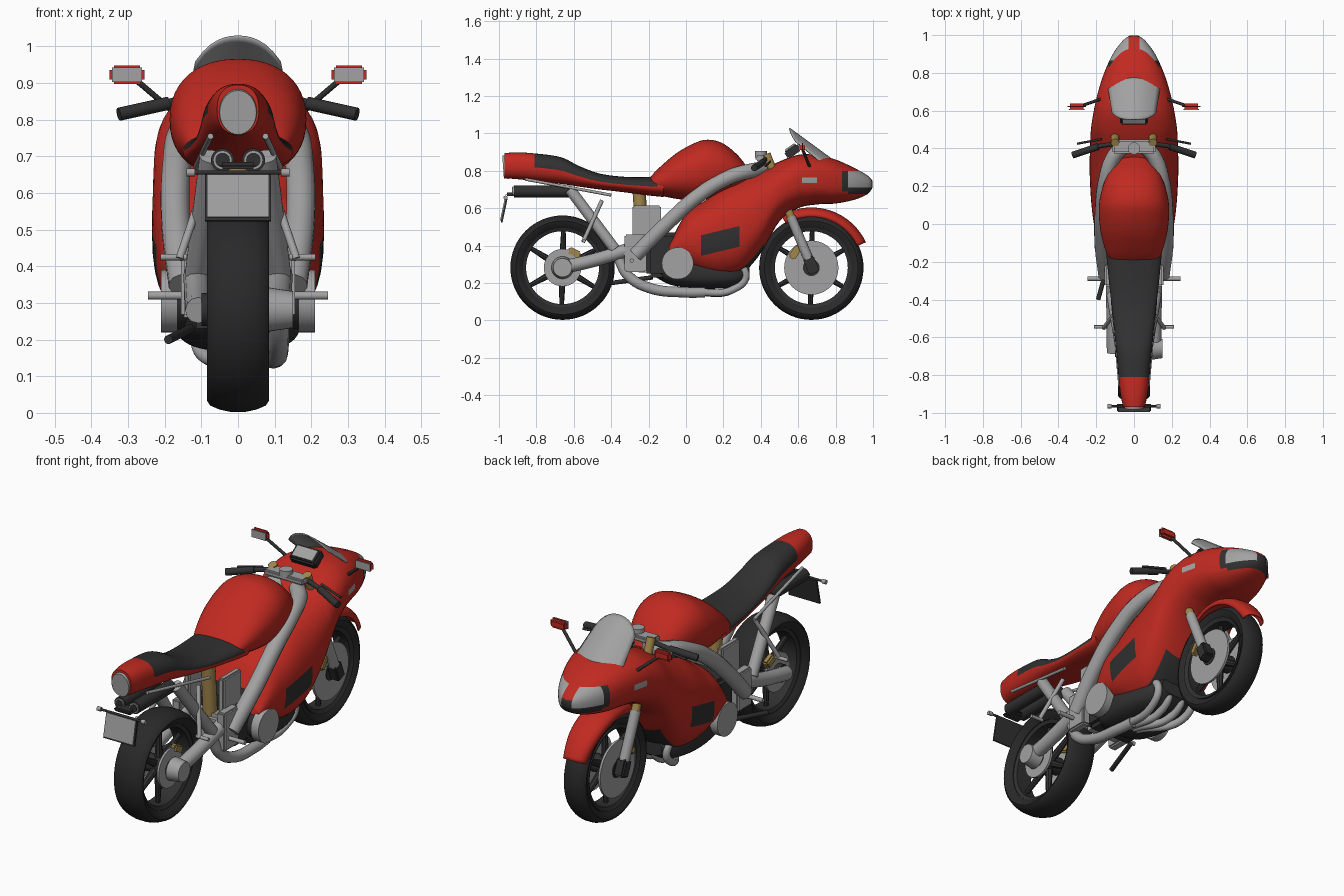
import bpy, bmesh, math
from mathutils import Vector

cube = bpy.data.objects.get("Cube")
if cube:
    bpy.data.objects.remove(cube, do_unlink=True)


def material(name, r, g, b):
    m = bpy.data.materials.new(name)
    m.use_nodes = True
    m.diffuse_color = (r, g, b, 1)
    m.node_tree.nodes["Principled BSDF"].inputs["Base Color"].default_value = (r, g, b, 1)
    return m


RED = material("red_paint", .53, .023, .015)
GREY = material("metal_grey", .36, .36, .36)
BLACK = material("black_plastic", .03, .03, .03)
RUBBER = material("tyre_rubber", .022, .022, .022)
GOLD = material("gold_metal", .36, .24, .07)


def finish(name, bm, *mats, angle=35):
    bmesh.ops.recalc_face_normals(bm, faces=bm.faces)
    me = bpy.data.meshes.new(name)
    bm.to_mesh(me)
    bm.free()
    for m in mats:
        me.materials.append(m)
    me.shade_smooth()
    me.set_sharp_from_angle(angle=math.radians(angle))
    ob = bpy.data.objects.new(name, me)
    bpy.context.collection.objects.link(ob)
    return ob


def box(name, mat, centre, size, tilt=0, bevel=.008):
    bm = bmesh.new()
    bmesh.ops.create_cube(bm, size=1)
    bmesh.ops.scale(bm, vec=size, verts=bm.verts)
    if bevel:
        bmesh.ops.bevel(bm, geom=bm.edges[:], offset=bevel, segments=2, affect='EDGES')
    ob = finish(name, bm, mat)
    ob.location, ob.rotation_euler.x = centre, math.radians(tilt)
    return ob


def rod(name, mat, a, b, r, r2=None, n=20):
    a, b = Vector(a), Vector(b)
    bm = bmesh.new()
    bmesh.ops.create_cone(bm, cap_ends=True, segments=n, radius1=r,
                          radius2=r if r2 is None else r2, depth=(b - a).length)
    ob = finish(name, bm, mat)
    ob.location = (a + b) / 2
    ob.rotation_euler = (b - a).to_track_quat('Z', 'Y').to_euler()
    return ob


def pipe(name, mat, pts, r):
    cu = bpy.data.curves.new(name, 'CURVE')
    cu.dimensions, cu.bevel_depth, cu.bevel_resolution, cu.use_fill_caps = '3D', r, 4, True
    sp = cu.splines.new('BEZIER')
    sp.bezier_points.add(len(pts) - 1)
    for p, co in zip(sp.bezier_points, pts):
        p.co, p.handle_left_type, p.handle_right_type = co, 'AUTO', 'AUTO'
    cu.materials.append(mat)
    bpy.context.collection.objects.link(bpy.data.objects.new(name, cu))


def smooth_rows(rows, steps=6):
    out = []
    for i in range(len(rows) - 1):
        q = [rows[max(i - 1, 0)], rows[i], rows[i + 1], rows[min(i + 2, len(rows) - 1)]]
        for k in range(steps):
            t = k / steps
            out.append([b + t / 2 * (c - a + t * (2*a - 5*b + 4*c - d + t * (3*(b - c) + d - a)))
                        for a, b, c, d in zip(*q)])
    return out + [rows[-1]]


def loft(name, rows, power, mats, rule=None, cuts=(), paint=None, n=48):
    """Rows are (y, bottom, top, half width) of rounded sections."""
    bm = bmesh.new()
    rings = []
    for y, lo, hi, w in smooth_rows(rows):
        ring = []
        for k in range(n):
            c, s = math.cos(k * math.tau / n), math.sin(k * math.tau / n)
            ring.append(bm.verts.new((w * math.copysign(abs(c) ** power, c), y,
                        (lo + hi) / 2 + (hi - lo) / 2 * math.copysign(abs(s) ** power, s))))
        rings.append(ring)
    for a, b in zip(rings, rings[1:]):
        for k in range(n):
            f = bm.faces.new((a[k], a[(k + 1) % n], b[(k + 1) % n], b[k]))
            if rule:
                f.material_index = rule(f.calc_center_median().y, math.sin((k + .5) * math.tau / n))
    bm.faces.new(rings[0])
    bm.faces.new(rings[-1])
    for co, no in cuts:
        bmesh.ops.bisect_plane(bm, geom=bm.verts[:] + bm.edges[:] + bm.faces[:],
                               plane_co=co, plane_no=no, dist=1e-5)
    if paint:
        for f in bm.faces:
            f.material_index = paint(f.calc_center_median())
    return finish(name, bm, *mats, angle=50)


def lathe(name, mat, y, z, profile, n=64):
    """Spins a closed (radius, x) profile round an axle."""
    bm = bmesh.new()
    rings = [[bm.verts.new((x, y + r * math.cos(i * math.tau / n), z + r * math.sin(i * math.tau / n)))
              for r, x in profile] for i in range(n)]
    m = len(profile)
    for i in range(n):
        a, b = rings[i], rings[(i + 1) % n]
        for k in range(m):
            bm.faces.new((a[k], a[(k + 1) % m], b[(k + 1) % m], b[k]))
    return finish(name, bm, mat)


# Fairing: vents, side markers, headlamps and dark underside are cut into the shell
def fairing_paint(c):
    slant, x = c.z - .24 * (c.y - .08), abs(c.x)
    if .08 < c.y < .285 and .345 < slant < .455 and x > .14:
        return 1
    if .62 < c.y < .7 and .735 < c.z < .765:
        return 2
    if c.y > .835 and (.675 if c.y > .865 else .69) < c.z < .80:
        if x > .03:
            return 2 if c.y > .865 and c.z > .71 else 1
        return int(c.z < .75)
    return int(x < .14 and c.z < .4 and c.y < .45)


level = [((0, 0, h), (0, 0, 1)) for h in (.675, .69, .71, .735, .765, .80)]
across = [((0, y, 0), (0, 1, 0)) for y in (.08, .285, .62, .7, .835, .865)]
along = [((x, 0, 0), (1, 0, 0)) for x in (-.14, -.03, .03, .14)]
slanted = [((0, .08, h), (0, -.24, 1)) for h in (.345, .455)]
loft("front_fairing", [(-.09, .33, .41, .185), (0, .28, .57, .212), (.1, .235, .64, .225),
     (.2, .22, .71, .232), (.3, .25, .755, .235), (.4, .36, .80, .233), (.5, .53, .85, .228),
     (.6, .60, .885, .213), (.7, .62, .885, .19), (.8, .625, .86, .158), (.9, .645, .815, .112),
     (.97, .675, .775, .06), (.998, .71, .745, .022)],
     .8, (RED, BLACK, GREY), cuts=level + across + along + slanted, paint=fairing_paint)
loft("belly_pan", [(-.16, .23, .33, .1), (-.08, .19, .35, .15), (.05, .17, .35, .17),
                   (.17, .17, .33, .165), (.27, .18, .33, .14), (.34, .22, .3, .1)], .7, (BLACK,))

# Tank, seat and tail
loft("fuel_tank", [(-.2, .68, .755, .12), (-.15, .67, .81, .147), (-.05, .65, .895, .175),
     (.05, .64, .95, .186), (.12, .65, .966, .183), (.2, .67, .945, .165), (.28, .69, .88, .13),
     (.34, .71, .80, .08), (.365, .73, .76, .03)], .9, (RED,))
loft("seat_and_tail", [(-.12, .66, .77, .15), (-.2, .668, .767, .143), (-.33, .685, .768, .13),
     (-.46, .70, .785, .115), (-.57, .715, .825, .104), (-.67, .73, .873, .095),
     (-.81, .745, .893, .082), (-.9, .755, .898, .072), (-.97, .76, .895, .057)],
     .85, (RED, BLACK), rule=lambda y, s: int(-.81 < y < -.15 and s > .0))
lamp = rod("tail_lamp", GREY, (0, -.95, .822), (0, -.978, .82), .055, .05, 32)
lamp.scale.y = 1.2

# Windscreen sheet
bm = bmesh.new()
N = 12
grid = []
for j in range(N + 1):
    row = []
    for i in range(N + 1):
        u, v = 2 * i / N - 1, j / N * (1 - .14 * (2 * i / N - 1) ** 4)
        row.append(bm.verts.new((u * (.148 - .036 * v), .78 - .225 * v,
                                 .865 + .165 * v - u * u * (.065 - .02 * v))))
    grid.append(row)
for j in range(N):
    for i in range(N):
        bm.faces.new((grid[j][i], grid[j][i + 1], grid[j + 1][i + 1], grid[j + 1][i]))
screen = finish("windscreen", bm, GREY)
screen.modifiers.new("Thickness", 'SOLIDIFY').thickness = .006

# Wheels
for label, y, w, disc, hub in (("rear", -.66, .084, .1, .1), ("front", .67, .064, .145, .075)):
    z, R = .282, .279
    side = [(.212, .68), (.235, .93), (.25, 1), (.262, .9), (.273, .6), (R, .25)]
    prof = [(r, w * k) for r, k in side] + [(r, -w * k) for r, k in reversed(side)]
    lathe(label + "_tyre", RUBBER, y, z, prof)
    lathe(label + "_rim", BLACK, y, z, [(.195, -.045), (.195, .045), (.216, .055), (.216, -.055)])
    rod(label + "_hub", BLACK, (-hub, y, z), (hub, y, z), .045)
    for k in range(6):
        a = k * math.tau / 6 + .5
        d = Vector((0, math.cos(a), math.sin(a)))
        rod(label + "_spoke", BLACK, Vector((0, y, z)) + d * .03, Vector((0, y, z)) + d * .2, .02, .012, 8)
    for s in (1, -1):
        rod(label + "_brake_disc", GREY, (s * .06, y, z), (s * .072, y, z), disc, n=40)

# Front mudguard
bm = bmesh.new()
rings = []
for i in range(29):
    a = math.radians(25 + i * 95 / 28)
    w = .085 * (.72 + .28 * math.sin(math.pi * i / 28))
    rings.append([bm.verts.new((w * math.sin(t), .67 + r * math.cos(a), .282 + r * math.sin(a)))
                  for t in [k * math.pi / 12 for k in range(-6, 7)]
                  for r in [.272 + .05 * math.cos(t) ** .7]])
for a, b in zip(rings, rings[1:]):
    for k in range(12):
        bm.faces.new((a[k], a[k + 1], b[k + 1], b[k]))
guard = finish("front_mudguard", bm, RED)
guard.modifiers.new("Thickness", 'SOLIDIFY').thickness = .008

# Engine and central parts
box("engine_block", BLACK, (0, -.07, .35), (.27, .28, .24), bevel=.02)
box("gearbox", GREY, (0, -.2, .33), (.22, .15, .15), bevel=.02)
rod("rear_shock", GOLD, (0, -.25, .68), (0, -.23, .38), .035)
box("top_clamp", GREY, (0, .41, .868), (.23, .075, .03))
rod("steering_nut", GREY, (0, .4, .87), (0, .4, .905), .032)
box("gauge_housing", BLACK, (0, .57, .905), (.15, .085, .045), 35)
box("gauge_face", GREY, (0, .556, .927), (.12, .06, .008), 35, 0)

# Number plate
box("plate_backing", BLACK, (0, -.972, .59), (.18, .01, .135), -12, 0)
box("number_plate", GREY, (0, -.979, .592), (.168, .006, .118), -12, 0)
box("plate_bracket", BLACK, (0, -.925, .675), (.1, .08, .02))
rod("indicator_bar", BLACK, (-.13, -.965, .656), (.13, -.965, .656), .006)

# Exhaust, gathered to one pipe on the left
for x in (-.11, -.04, .04, .11):
    pipe("exhaust_header", GREY, [(x, .25, .32), (x, .32, .24), (x * .9, .25, .165),
                                  (x * .3 + .06, .05, .15)], .02)
pipe("exhaust_pipe", GREY, [(.09, .1, .15), (.1, .0, .15), (.11, -.2, .175), (.11, -.31, .24),
                            (.1, -.36, .33)], .028)
rod("hub_cap", GREY, (.085, -.66, .282), (.15, -.66, .282), .06, .05, 32)

# Parts on both sides
for s in (1, -1):
    def P(x, y, z):
        return (s * x, y, z)

    pipe("frame_spar", GREY, [P(.05, .42, .81), P(.11, .35, .80), P(.15, .23, .765), P(.168, .07, .67),
                              P(.17, -.1, .52), P(.15, -.27, .35)], .04)
    rod("engine_boss", BLACK, P(.1, -.045, .305), P(.17, -.045, .305), .075, n=40)
    rod("clutch_cover", GREY, P(.165, -.045, .305), P(.21, -.045, .305), .085, n=40)
    box("pivot_plate", GREY, P(.13, -.27, .36), (.05, .12, .2))
    box("rear_frame_plate", GREY, P(.1, -.21, .515), (.035, .15, .2))
    pipe("swingarm", GREY, [P(.108, -.68, .28), P(.11, -.5, .32), P(.115, -.24, .4)], .036)
    rod("rear_subframe", GREY, P(.075, -.62, .70), P(.115, -.38, .38), .03)
    rod("tail_rail", GREY, P(.075, -.86, .755), P(.115, -.4, .67), .008)
    rod("silencer", BLACK, P(.042, -.62, .69), P(.042, -.92, .69), .032)
    rod("silencer_tip", GREY, P(.042, -.91, .69), P(.042, -.927, .69), .026)
    rod("silencer_bore", BLACK, P(.042, -.92, .69), P(.042, -.93, .69), .02)
    rod("peg_bracket", GREY, P(.085, -.45, .64), P(.16, -.55, .42), .011)
    rod("passenger_peg", GREY, P(.14, -.545, .425), P(.212, -.545, .425), .009)
    rod("rider_peg", GREY, P(.12, -.29, .32), P(.245, -.29, .32), .011)
    rod("rear_indicator", GREY, P(.118, -.965, .656), P(.14, -.965, .656), .011)
    # Fork, brakes and axle
    rod("fork_upper", GOLD, P(.1, .43, .89), P(.1, .57, .53), .022)
    rod("fork_lower", GREY, P(.1, .56, .555), P(.1, .675, .28), .026)
    box("axle_clamp", BLACK, P(.1, .67, .295), (.055, .06, .09), 22)
    box("front_caliper", GOLD, P(.078, .585, .365), (.04, .04, .08), -35)
    box("rear_caliper", GOLD, P(.062, -.6, .36), (.035, .07, .045), -25)
    # Handlebars and mirrors
    rod("handlebar", BLACK, P(.1, .425, .865), P(.2, .41, .843), .012)
    rod("grip", BLACK, P(.19, .41, .845), P(.325, .365, .815), .018)
    rod("brake_lever", BLACK, P(.17, .45, .85), P(.3, .425, .825), .006)
    rod("mirror_arm", BLACK, P(.18, .66, .825), P(.28, .625, .91), .008)
    box("mirror_shell", RED, P(.303, .622, .923), (.096, .03, .05), bevel=.012)
    box("mirror_glass", GREY, P(.303, .606, .923), (.082, .006, .04), bevel=0)

# Side stand
rod("side_stand", BLACK, (-.13, -.18, .23), (-.19, -.4, .2), .012)
